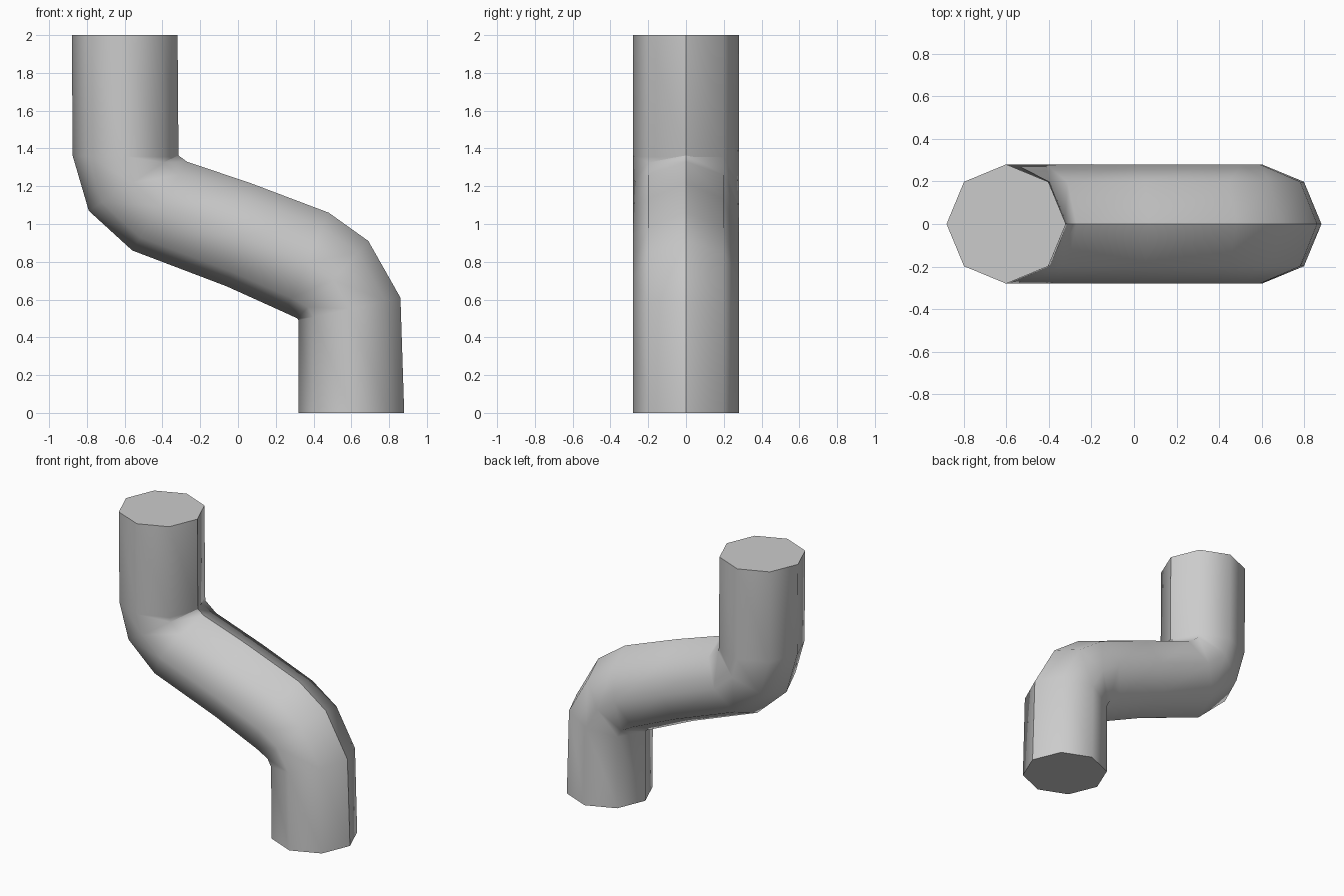
import bpy, bmesh
from math import cos, sin, pi
from mathutils import Vector

cube = bpy.data.objects.get("Cube")
if cube:
    bpy.data.objects.remove(cube, do_unlink=True)

SIDES = 8
RADIUS = 0.28

# Pipe cross-sections from top to bottom: (left x, left z, right x, right z)
sections = [
    (-0.88, 2.00, -0.32, 2.00),
    (-0.875, 1.36, -0.315, 1.355),
    (-0.79, 1.07, -0.325, 1.37),
    (-0.56, 0.86, -0.27, 1.33),
    (-0.06, 0.67, 0.07, 1.215),
    (0.25, 0.53, 0.48, 1.06),
    (0.315, 0.50, 0.69, 0.91),
    (0.32, 0.49, 0.86, 0.61),
    (0.32, 0.00, 0.88, 0.00),
]

grey = bpy.data.materials.new("plain grey")
grey.use_nodes = True
colour = (0.6, 0.6, 0.6, 1)
grey.diffuse_color = colour
grey.node_tree.nodes["Principled BSDF"].inputs["Base Color"].default_value = colour

# Bent octagonal pipe
bm = bmesh.new()
rings = []
for lx, lz, rx, rz in sections:
    left, right = Vector((lx, 0, lz)), Vector((rx, 0, rz))
    centre, half = (left + right) / 2, (right - left) / 2
    ring = []
    for i in range(SIDES):
        a = 2 * pi * i / SIDES
        side = Vector((0, RADIUS * sin(a), 0))
        ring.append(bm.verts.new(centre + half * cos(a) + side))
    rings.append(ring)

for upper, lower in zip(rings, rings[1:]):
    for i in range(SIDES):
        j = (i + 1) % SIDES
        bm.faces.new((upper[i], lower[i], lower[j], upper[j])).smooth = True
    # Lengthwise seam stays crisp
    bm.edges.get((upper[0], lower[0])).smooth = False

# Flat end caps with sharp rims
for cap in (bm.faces.new(rings[0]), bm.faces.new(rings[-1][::-1])):
    cap.smooth = False
    for edge in cap.edges:
        edge.smooth = False

bm.normal_update()
mesh = bpy.data.meshes.new("bent_pipe")
bm.to_mesh(mesh)
bm.free()
mesh.materials.append(grey)
pipe = bpy.data.objects.new("bent_pipe", mesh)
bpy.context.collection.objects.link(pipe)
